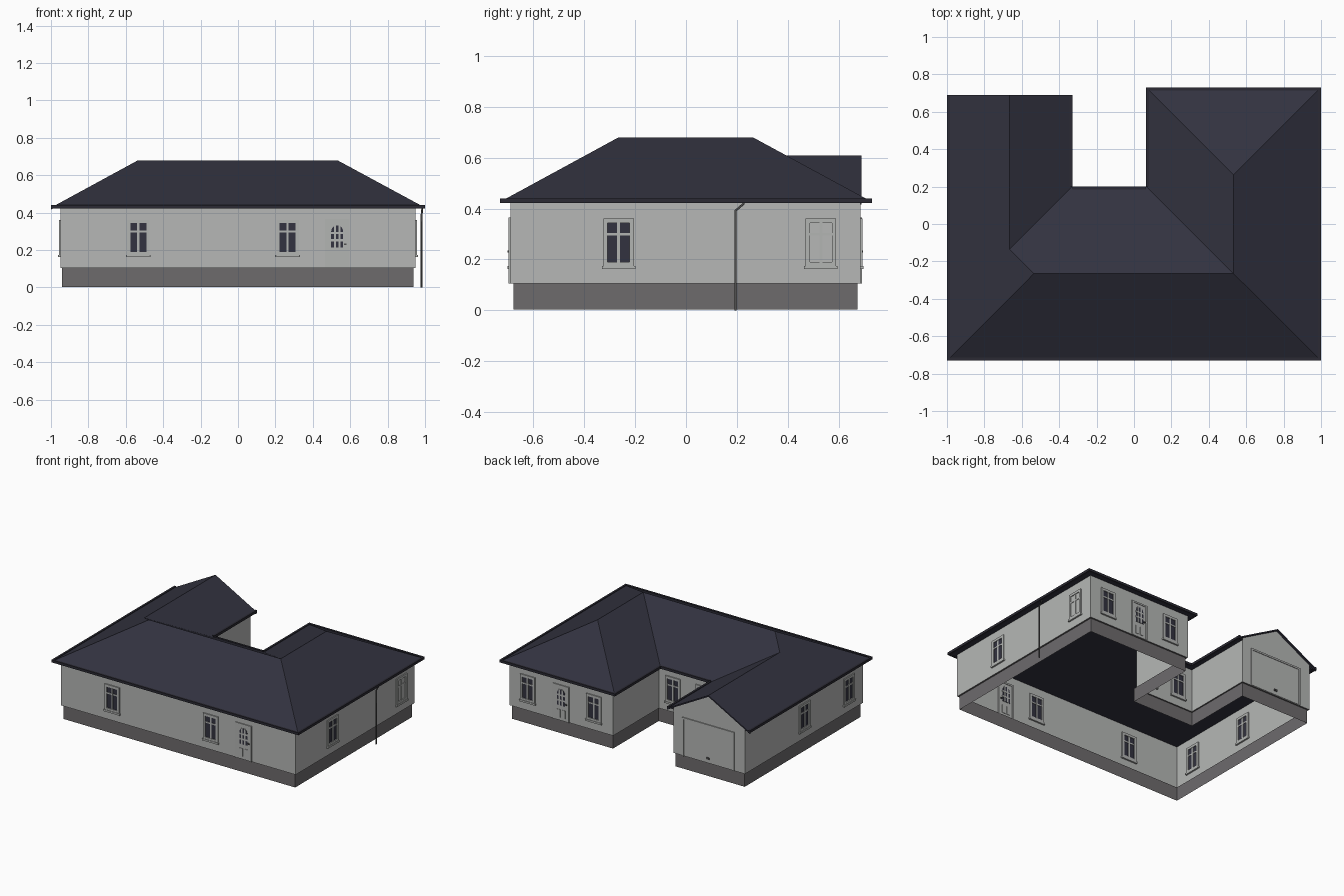
import bpy, math
from mathutils import Matrix, Vector

if "Cube" in bpy.data.objects:
    bpy.data.objects.remove(bpy.data.objects["Cube"])

def mat(name, r, g, b):
    m = bpy.data.materials.new(name)
    m.diffuse_color = (r, g, b, 1)
    m.use_nodes = True
    m.node_tree.nodes["Principled BSDF"].inputs["Base Color"].default_value = m.diffuse_color
    return m

WALL = mat("wall_grey", .465, .475, .465)
BASE = mat("plinth_grey", .155, .147, .152)
ROOF = mat("roof_slate", .032, .032, .05)
GUTTER = mat("gutter_dark", .024, .023, .033)
FRAME = mat("frame_grey", .45, .46, .45)
PIPE = mat("pipe_grey", .08, .08, .08)

def make(name, verts, faces, material):
    me = bpy.data.meshes.new(name)
    me.from_pydata([tuple(v) for v in verts], [], faces)
    me.materials.append(material)
    ob = bpy.data.objects.new(name, me)
    bpy.context.collection.objects.link(ob)
    return ob

def strip(name, loops, material):
    """Closed bands between stacked loops of equal length."""
    n = len(loops[0])
    faces = [(k*n+i, k*n+(i+1) % n, (k+1)*n+(i+1) % n, (k+1)*n+i)
             for k in range(len(loops)-1) for i in range(n)]
    return make(name, sum(loops, []), faces, material)

def prism(name, pts, d, material, M):
    """Plate in the wall plane: profile (u, z), outward from -d to d."""
    n = len(pts)
    v = [M @ Vector((u, -s*d, z)) for s in (1, -1) for u, z in pts]
    f = [tuple(range(n)), tuple(range(2*n-1, n-1, -1))]
    f += [(i, n+i, n+(i+1) % n, (i+1) % n) for i in range(n)]
    return make(name, v, f, material)

def rect(name, u0, u1, z0, z1, d, material, M):
    return prism(name, [(u0, z0), (u1, z0), (u1, z1), (u0, z1)], d, material, M)

def place(x, y, side):
    ang = {"front": 0, "right": 90, "back": 180, "left": -90}[side]
    return Matrix.Translation((x, y, 0)) @ Matrix.Rotation(math.radians(ang), 4, 'Z')

# ---- walls and plinth ----
XL, XR, YF, YB, YG = -.95, .95, -.69, .685, .675
plan = [(XL, YF), (XR, YF), (XR, YB), (.11, YB), (.11, .155), (-.37, .155), (-.37, YG), (XL, YG)]
inset = [(XL+.01, YF+.012), (XR-.012, YF+.012), (XR-.012, YB-.012), (.12, YB-.012),
         (.12, .145), (-.38, .145), (-.38, YG-.012), (XL+.01, YG-.012)]
at = lambda loop, z: [(x, y, z) for x, y in loop]
strip("plinth", [at(inset, .004), at(inset, .105), at(plan, .105)], BASE)
strip("walls", [at(plan, .105), at(plan, .425)], WALL)

# ---- roof ----
EAVE, T = .427, .004
S = (.68 - EAVE)/.465
GX, GY = -.665, .69                       # gable ridge
ridge, low = .68, EAVE + S*.335
V = [(-1, -.73, EAVE), (1, -.73, EAVE), (1, .73, EAVE), (.065, .73, EAVE), (.065, .2, EAVE),
     (-.33, .2, EAVE), (-.33, GY, EAVE), (-1, GY, EAVE),
     (-.535, -.265, ridge), (.532, -.265, ridge), (.532, .263, ridge),
     (GX, -.135, low), (GX, GY, low)]
make("roof", V, [(0, 1, 9, 8), (1, 2, 10, 9), (2, 3, 10), (3, 4, 9, 10), (4, 5, 11, 8, 9),
                 (5, 6, 12, 11), (7, 0, 8, 11, 12)], ROOF)
# soffit, closing the roof from below
eave = [v[:2] for v in V[:6]] + [(-.33, YG), (-1, YG)]
make("soffit", [(x, y, EAVE-T) for x, y in eave], [tuple(range(7, -1, -1))], ROOF)
# gable overhang: underside and verge boards
g = [(x, y, z-t) for y, t in ((GY, 0), (GY, .01), (YG, .01))
     for x, z in ((-1, EAVE), (GX, low), (-.33, EAVE))]
make("gable_verge", g, [(1, 0, 3, 4), (2, 1, 4, 5), (4, 3, 6, 7), (5, 4, 7, 8)], ROOF)
# gable wall
zt = EAVE - .01 + S*.05
make("gable_wall", [(XL, YG, .42), (XL, YG, zt), (GX, YG, low-.01), (-.37, YG, zt-.005), (-.37, YG, .42)],
     [(0, 1, 2, 3, 4)], WALL)

# ---- gutters along every eave but the gable ----
for i in range(8):
    if i == 6:
        continue
    a, b = Vector(V[i][:2]), Vector(V[(i+1) % 8][:2])
    d = (b-a).normalized()
    n = Vector((-d.y, d.x))*.015          # towards the house
    loop = [a, b, b+n, a+n]
    z0, z1 = .422, .440
    make("gutter", [(p.x, p.y, z) for z in (z0, z1) for p in loop],
         [(3, 2, 1, 0), (4, 5, 6, 7)] + [(k, (k+1) % 4, 4+(k+1) % 4, 4+k) for k in range(4)], GUTTER)

# ---- downpipe on the right side ----
cu = bpy.data.curves.new("downpipe", 'CURVE')
cu.dimensions = '3D'
cu.bevel_depth, cu.bevel_resolution, cu.use_fill_caps = .005, 1, True
sp = cu.splines.new('POLY')
path = [(.985, .227, .425), (.985, .225, .418), (.982, .195, .392), (.982, .195, 0)]
sp.points.add(len(path)-1)
for p, c in zip(sp.points, path):
    p.co = (*c, 1)
cu.materials.append(PIPE)
bpy.context.collection.objects.link(bpy.data.objects.new("downpipe", cu))

# ---- windows ----
def window(x, y, side, glass=ROOF):
    M = place(x, y, side)
    rect("window_glass", -.05, .05, .178, .355, .002, glass, M)
    for s in (-1, 1):                     # surround and casement stiles
        a, b = sorted((s*.06, s*.043))
        rect("window_side", a, b, .175, .36, .008, FRAME, M)
    rect("window_head", -.06, .06, .344, .362, .008, FRAME, M)
    rect("window_bottom", -.06, .06, .175, .19, .008, FRAME, M)
    rect("window_mullion", -.006, .006, .18, .355, .006, FRAME, M)
    rect("window_transom", -.05, .05, .294, .304, .0055, FRAME, M)
    rect("window_sill", -.066, .066, .162, .175, .012, FRAME, M)

for x in (-.533, .265):
    window(x, YF, "front")
window(XR, -.265, "right")
window(XR, .53, "right", WALL)
for y in (-.525, -.01):
    window(XL, y, "left")
for x in (.265, .80):
    window(x, YB, "back")
for x in (-.25, -.005):
    window(x, .155, "back")

# ---- doors ----
def door(x, y, side):
    M = place(x, y, side)
    rect("door_leaf", -.058, .058, .105, .355, .003, FRAME, M)
    for s in (-1, 1):
        a, b = sorted((s*.065, s*.052))
        rect("door_jamb", a, b, .105, .365, .007, FRAME, M)
        a, b = sorted((s*.034, s*.006))
        rect("door_panel", a, b, .125, .185, .006, FRAME, M)
    rect("door_head", -.065, .065, .353, .365, .007, FRAME, M)
    arch = [(-.032, .215), (.032, .215)] + \
           [(.032*math.cos(t*math.pi/8), .3+.032*math.sin(t*math.pi/8)) for t in range(9)]
    prism("door_glass", arch, .005, ROOF, M)
    for u in (-.012, .012):
        rect("door_bar", u-.005, u+.005, .215, .331, .0065, FRAME, M)
    for z in (.253, .291):
        rect("door_rail", -.033, .033, z-.006, z+.006, .006, FRAME, M)
    rect("door_handle", .036, .05, .228, .236, .011, PIPE, M)

door(.53, YF, "front")
door(.53, YB, "back")

# ---- garage door in the gable ----
M = place(-.655, YG, "back")
rect("garage_door", -.2, .2, .108, .375, .003, WALL, M)
for s in (-1, 1):
    a, b = sorted((s*.21, s*.197))
    rect("garage_jamb", a, b, .105, .388, .007, FRAME, M)
rect("garage_head", -.21, .21, .375, .388, .007, FRAME, M)
rect("garage_handle", -.012, .012, .135, .148, .01, PIPE, M)
